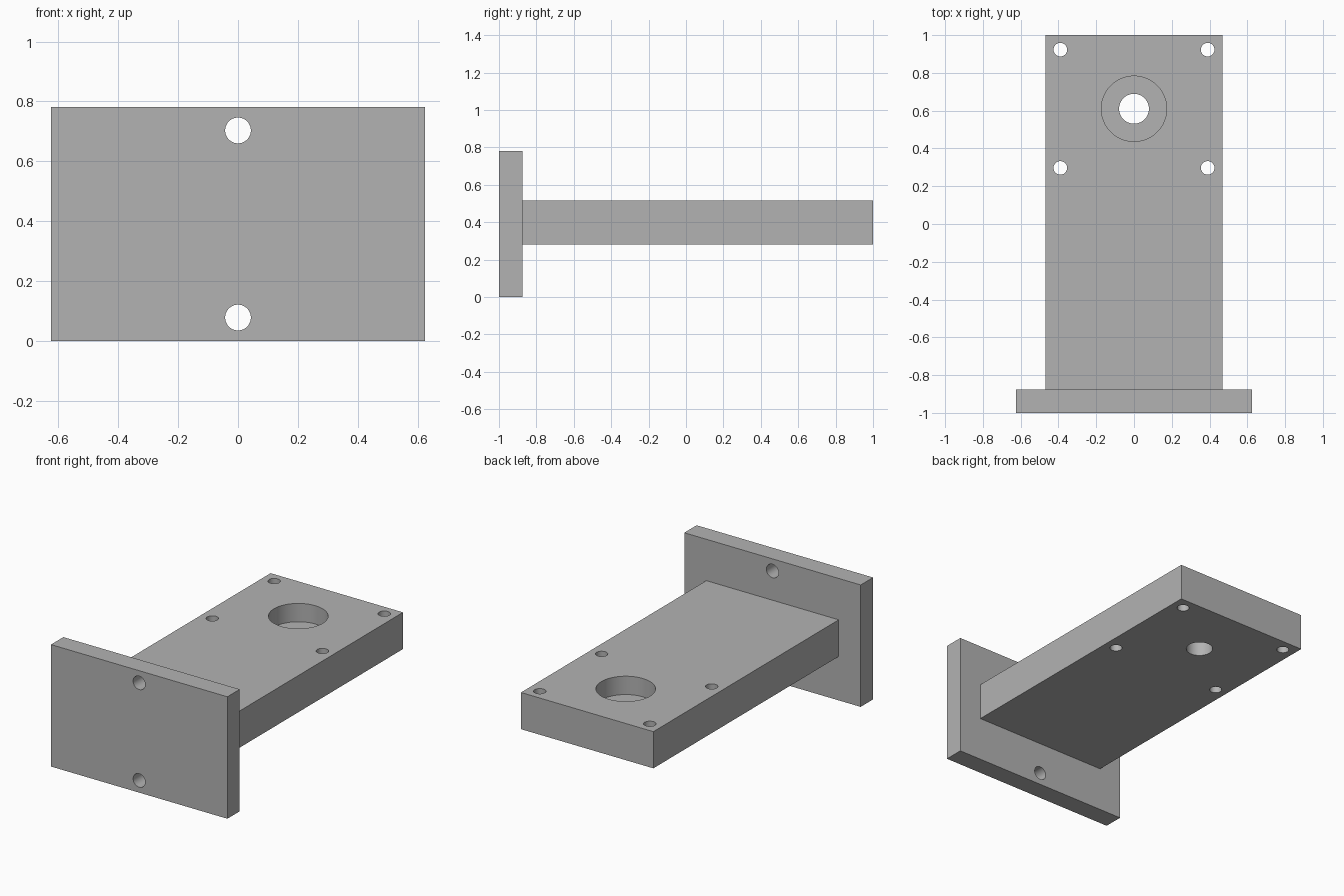
import bpy
from math import pi

cube = bpy.data.objects.get("Cube")
if cube:
    bpy.data.objects.remove(cube, do_unlink=True)

# Material
grey = bpy.data.materials.new("plain grey")
grey.use_nodes = True
colour = (0.45, 0.45, 0.45, 1)
grey.diffuse_color = colour
grey.node_tree.nodes["Principled BSDF"].inputs["Base Color"].default_value = colour


def block(name, low, high):
    """Box between two opposite corners."""
    centre = [(a + b) / 2 for a, b in zip(low, high)]
    bpy.ops.mesh.primitive_cube_add(size=1, location=centre)
    obj = bpy.context.object
    obj.name = name
    obj.scale = [b - a for a, b in zip(low, high)]
    bpy.ops.object.transform_apply(location=True, rotation=False, scale=True)
    obj.data.materials.append(grey)
    return obj


def drill(target, centre, radius, depth, along_y=False):
    """Cut a round hole centred on a point, along z or y."""
    bpy.ops.mesh.primitive_cylinder_add(
        vertices=64, radius=radius, depth=depth, location=centre,
        rotation=(pi / 2 if along_y else 0, 0, 0))
    cutter = bpy.context.object
    cutter.name = "hole_cutter"
    cutter.hide_render = True
    cutter.data.materials.append(grey)
    bpy.context.view_layer.objects.active = target
    mod = target.modifiers.new("hole", 'BOOLEAN')
    mod.operation = 'DIFFERENCE'
    mod.solver = 'EXACT'
    mod.object = cutter
    bpy.ops.object.modifier_apply(modifier=mod.name)
    bpy.data.objects.remove(cutter, do_unlink=True)


# Upright mounting plate with two bolt holes
plate = block("mounting_plate", (-0.625, -1, 0), (0.625, -0.875, 0.781))
for z in (0.078, 0.703):
    drill(plate, (0, -0.94, z), 0.043, 0.5, along_y=True)

# Horizontal arm with four corner holes
bottom, top = 0.281, 0.516
arm = block("arm", (-0.469, -0.875, bottom), (0.469, 1, top))
for x in (-0.39, 0.39):
    for y in (0.297, 0.923):
        drill(arm, (x, y, 0.4), 0.036, 0.8)

# Stepped bore: wide recess to half depth, narrow hole through
drill(arm, (0, 0.61, top), 0.173, top - bottom)
drill(arm, (0, 0.61, 0.4), 0.079, 0.8)

# Smooth hole walls, sharp edges elsewhere
for obj in (plate, arm):
    bpy.ops.object.select_all(action='DESELECT')
    obj.select_set(True)
    bpy.context.view_layer.objects.active = obj
    bpy.ops.object.shade_smooth_by_angle(angle=pi / 6)
